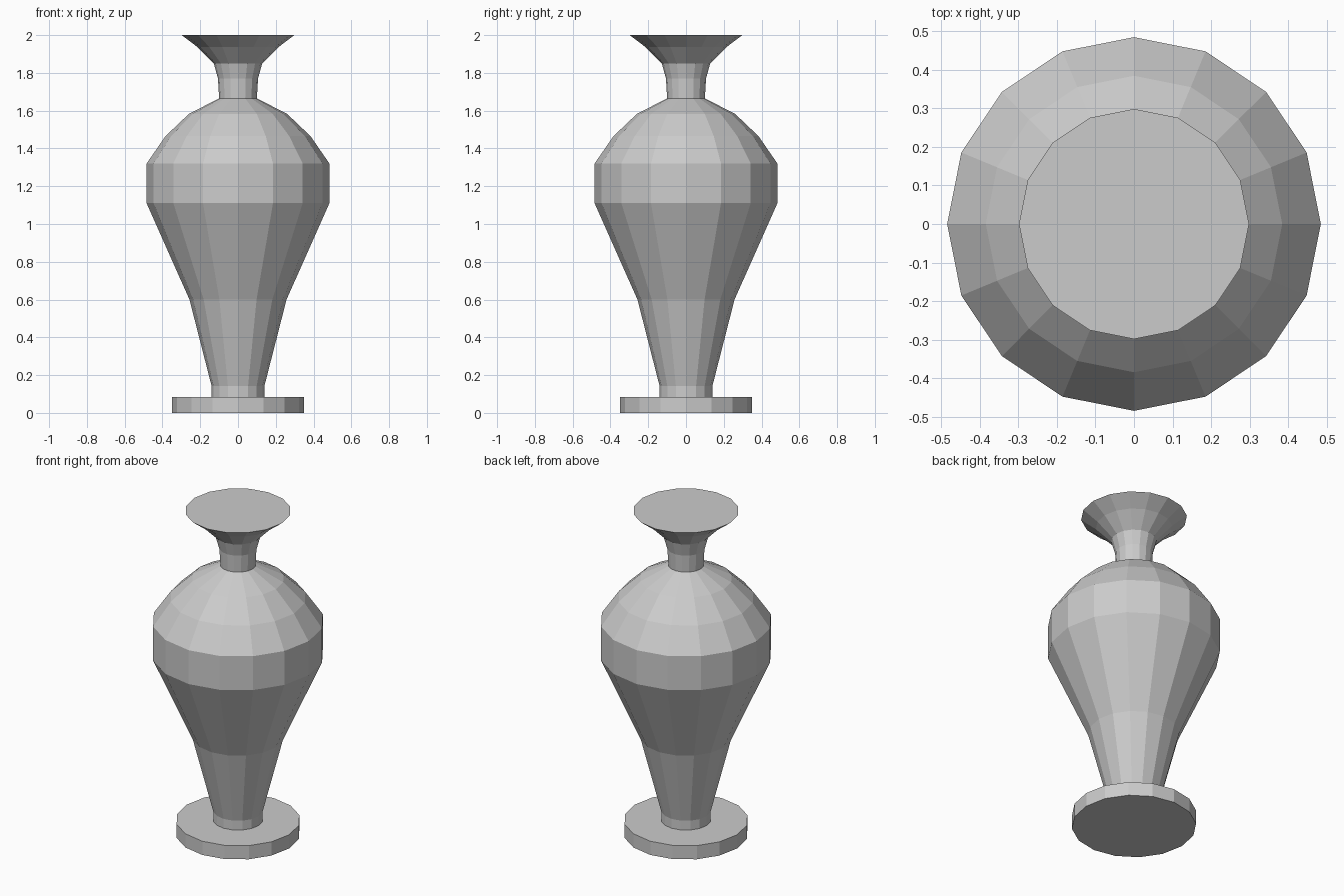
import bpy, bmesh
from math import cos, sin, pi

if "Cube" in bpy.data.objects:
    bpy.data.objects.remove(bpy.data.objects["Cube"])

SIDES = 16


def lathe(name, profile):
    """Spin a (radius, height) profile into a closed, faceted solid."""
    bm = bmesh.new()
    rings = [[bm.verts.new((r * cos(2 * pi * i / SIDES), r * sin(2 * pi * i / SIDES), z))
              for i in range(SIDES)] for r, z in profile]
    for low, high in zip(rings, rings[1:]):
        for i in range(SIDES):
            j = (i + 1) % SIDES
            bm.faces.new((low[i], low[j], high[j], high[i]))
    bm.faces.new(rings[0][::-1])
    bm.faces.new(rings[-1])
    mesh = bpy.data.meshes.new(name)
    bm.to_mesh(mesh)
    bm.free()
    obj = bpy.data.objects.new(name, mesh)
    bpy.context.collection.objects.link(obj)
    return obj


# Round foot plate
lathe("foot", [(0.35, 0), (0.35, 0.085)])

# Tapered body, straight band and domed shoulder
lathe("body", [(0.14, 0.085), (0.14, 0.143), (0.257, 0.60), (0.484, 1.11),
               (0.484, 1.32), (0.384, 1.465), (0.26, 1.583), (0.10, 1.665)])

# Narrow neck flaring to the closed rim
lathe("neck", [(0.10, 1.665), (0.106, 1.77), (0.128, 1.85), (0.215, 1.937), (0.298, 2.0)])
